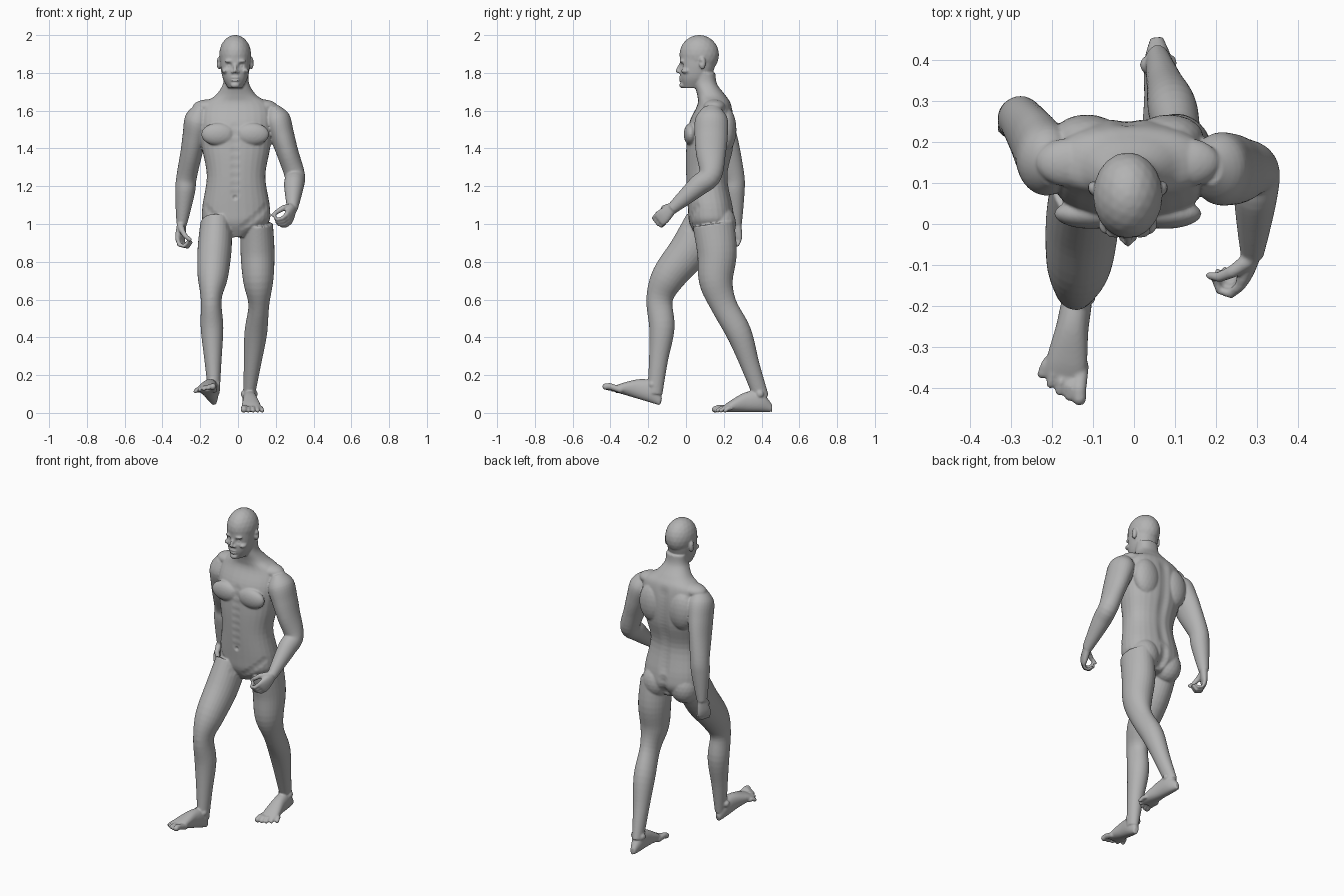
import bpy, bmesh, math
from mathutils import Vector, Matrix, kdtree

default_cube = bpy.data.objects.get("Cube")
if default_cube:
    bpy.data.objects.remove(default_cube, do_unlink=True)

bm = bmesh.new()
X, Y = Vector((1, 0, 0)), Vector((0, 1, 0))
RIGHT, LEFT = -1, 1
STEPS, SIDES = 5, 28
MID = -.015       # middle plane of head and torso


def catmull(before, start, end, after, t):
    """Smooth blend between two neighbouring sections."""
    blended = []
    for p, q, r, s in zip(before, start, end, after):
        slope_in, slope_out = (r - p) / 2, (s - q) / 2
        bend = 3 * (r - q) - 2 * slope_in - slope_out
        twist = 2 * (q - r) + slope_in + slope_out
        blended.append(q + t * (slope_in + t * (bend + t * twist)))
    return blended


def loft(sections, axes=None, power=2):
    """Skin rounded sections given as x, y, z, half width, half depth."""
    last = len(sections) - 1
    smooth = []
    for i in range(last):
        before, after = sections[max(i - 1, 0)], sections[min(i + 2, last)]
        for step in range(STEPS):
            smooth.append(catmull(before, sections[i], sections[i + 1], after, step / STEPS))
    smooth.append(sections[last])
    centres = [Vector(section[:3]) for section in smooth]
    loops = []
    for i, (centre, section) in enumerate(zip(centres, smooth)):
        if axes:
            across, deep = axes
        else:
            along = centres[min(i + 1, len(centres) - 1)] - centres[max(i - 1, 0)]
            along.normalize()
            across = (X - along * X.dot(along)).normalized()
            deep = along.cross(across)
        loop = []
        for k in range(SIDES):
            angle = math.tau * k / SIDES
            c, s = math.cos(angle), math.sin(angle)
            u = math.copysign(abs(c) ** (2 / power), c) * section[3]
            v = math.copysign(abs(s) ** (2 / power), s) * section[4]
            loop.append(bm.verts.new(centre + across * u + deep * v))
        loops.append(loop)
    for lower, upper in zip(loops, loops[1:]):
        for k in range(SIDES):
            n = (k + 1) % SIDES
            bm.faces.new((lower[k], lower[n], upper[n], upper[k]))
    bm.faces.new(loops[0])
    bm.faces.new(loops[-1])


def blob(centre, radii):
    place = Matrix.Translation(centre) @ Matrix.Diagonal((*radii, 1))
    bmesh.ops.create_icosphere(bm, subdivisions=3, radius=1, matrix=place)


def chain(points, radii):
    """Rounded rod through points, thick as the radii."""
    for start, end, thick, thin in zip(points, points[1:], radii, radii[1:]):
        start, end = Vector(start), Vector(end)
        count = max(2, round((end - start).length / .004))
        for k in range(count + 1):
            t = k / count
            radius = thick + (thin - thick) * t
            place = Matrix.Translation(start.lerp(end, t))
            bmesh.ops.create_icosphere(bm, subdivisions=2, radius=radius, matrix=place)


def limb(joints, profile):
    """Pose a shared profile on three joints; position 1 is the middle joint."""
    joints = [Vector(joint) for joint in joints]
    sections = []
    for position, width, depth, back in profile:
        bone = min(int(position), 1)
        centre = joints[bone].lerp(joints[bone + 1], position - bone) + Y * back
        sections.append((*centre, width, depth))
    loft(sections)


def foot(heel, heading, side):
    """Foot from the back of the heel, with five toes."""
    heel, forward = Vector(heel), Vector(heading).normalized()
    out = (X - forward * X.dot(forward)).normalized() * side
    up = out.cross(forward) * -side

    def at(length, width, height):
        return heel + forward * length + out * width + up * height

    sections = []
    for length, width, height in ((0, .015, .02), (.06, .035, .055), (.14, .04, .052),
                                  (.22, .05, .03), (.26, .045, .015)):
        sections.append((*at(length, 0, height + .005), width, height))
    loft(sections, (out, up), 2.2)
    for toe in range(5):
        width = (toe - 1.8) * .021
        tip = .3 - .003 * toe * toe
        radius = .012 if toe else .018
        chain([at(.22, width, .024), at(tip - .02, width * 1.1, .026), at(tip, width * 1.2, radius)],
              [radius] * 3)
    for width in (-.03, .03):
        blob(at(.065, width, .1), (.015, .02, .02))


def hand(wrist, heading, palm, side):
    """Half-open hand: heading runs to the knuckles, palm is the curl direction."""
    wrist, forward = Vector(wrist), Vector(heading).normalized()
    palm = Vector(palm)
    curl = (palm - forward * palm.dot(forward)).normalized()
    thumbward = curl.cross(forward) * side

    def at(length, width, depth):
        return wrist + forward * length + thumbward * width + curl * depth

    sections = []
    for length, width, depth in ((-.01, .026, .022), (.05, .04, .02), (.08, .042, .015), (.095, .036, .01)):
        sections.append((*at(length, 0, 0), width, depth))
    loft(sections, (thumbward, curl), 2.3)
    for finger in range(4):
        width = .03 - finger * .02
        size = .8 if finger == 3 else 1
        radius = .011 * size
        chain([at(.08, width, 0), at(.08 + .035 * size, width, .015 * size),
               at(.08 + .04 * size, width * .9, .045 * size), at(.08 + .015 * size, width * .8, .065 * size)],
              [radius * 1.2, radius, radius * .9, radius * .8])
    chain([at(.01, .02, .005), at(.04, .04, .03), at(.07, .04, .055), at(.085, .03, .08)],
          [.02, .016, .013, .01])


# torso and neck, from crotch to skull: height, centre depth, half width, half depth
torso = ((.93, .13, .05, .07), (1, .135, .165, .115), (1.08, .13, .18, .12), (1.25, .11, .155, .11),
         (1.4, .125, .18, .125), (1.53, .135, .195, .12), (1.63, .15, .18, .09),
         (1.68, .135, .11, .075), (1.74, .105, .07, .06), (1.8, .1, .065, .055))
loft([(MID + .005, y, z, width, depth) for z, y, width, depth in torso], (X, Y), 2.3)
for side in (RIGHT, LEFT):
    blob((MID + side * .09, .025, 1.475), (.09, .037, .06))       # chest
    blob((MID + side * .1, .21, 1.5), (.085, .057, .12))          # shoulder blades
    blob((MID + side * .09, .175 + side * .01, 1), (.085, .08, .1))  # buttocks
    blob((MID + side * .14, .15, 1.62), (.085, .06, .04))         # shoulder slope

# legs: position, half width, half depth, shift backwards
leg = ((0, .085, .11, 0), (.35, .09, .105, 0), (.7, .08, .09, -.025), (1, .055, .07, 0),
       (1.3, .06, .067, .02), (1.65, .045, .05, .01), (2, .03, .04, 0))
limb([(-.115, .1, 1), (-.142, -.14, .6), (-.127, -.165, .1)], leg)
limb([(.1, .145, 1), (.11, .2, .57), (.057, .4, .08)], leg)
blob((-.14, -.175, .61), (.035, .035, .05))                       # kneecaps
blob((.107, .16, .58), (.035, .035, .05))
foot((-.127, -.14, .035), (-.18, -1, .3), RIGHT)
foot((.055, .455, 0), (.07, -1, 0), LEFT)

# arms, shaped like the legs
arm = ((-.2, .03, .04, 0), (0, .07, .085, 0), (.3, .065, .088, 0), (.6, .058, .08, 0), (1, .054, .06, 0),
       (1.3, .053, .056, 0), (1.7, .04, .042, 0), (2, .028, .03, 0))
limb([(-.21, .15, 1.56), (-.272, .25, 1.25), (-.298, .266, 1)], arm)
limb([(.204, .135, 1.56), (.3, .13, 1.26), (.288, -.075, 1.08)], arm)
hand((-.298, .266, 1), (-.1, -.1, -1), (.85, -.5, 0), RIGHT)
hand((.288, -.075, 1.08), (-.25, -.7, -.6), (-1, .1, -.25), LEFT)

# head
blob((MID, .07, 1.896), (.085, .105, .105))                       # skull
face = ((1.72, .04, .038, .055), (1.77, .05, .065, .08), (1.83, .06, .077, .092), (1.9, .067, .08, .1))
loft([(MID, y, z, width, depth) for z, y, width, depth in face], (X, Y), 2.15)
chain([(MID, -.025, 1.85), (MID, -.038, 1.83), (MID, -.045, 1.81)], [.008, .009, .011])  # nose
blob((MID, -.02, 1.735), (.024, .016, .016))                      # chin
for height in (1.76, 1.775):
    blob((MID, -.025, height), (.024, .013, .007))                # lips
for side in (RIGHT, LEFT):
    blob((MID + side * .013, -.034, 1.805), (.009, .011, .008))   # nostrils
    blob((MID + side * .03, -.018, 1.862), (.027, .017, .009))    # brow
    blob((MID + side * .052, 0, 1.81), (.02, .026, .014))         # cheekbones
    blob((MID + side * .086, .087, 1.852), (.012, .018, .034))    # ears

# fuse all parts into one smooth skin
bmesh.ops.recalc_face_normals(bm, faces=bm.faces)
parts = bpy.data.meshes.new("body_parts")
bm.to_mesh(parts)
bm.free()
body = bpy.data.objects.new("body", parts)
bpy.context.collection.objects.link(body)
fuse = body.modifiers.new("fuse", 'REMESH')
fuse.mode = 'VOXEL'
fuse.voxel_size = .005
relax = body.modifiers.new("relax", 'SMOOTH')
relax.factor, relax.iterations = .5, 6
skin = bpy.data.meshes.new_from_object(body.evaluated_get(bpy.context.evaluated_depsgraph_get()))
body.modifiers.clear()
body.data = skin
bpy.data.meshes.remove(parts)

tree = kdtree.KDTree(len(skin.vertices))
for vertex in skin.vertices:
    tree.insert(vertex.co, vertex.index)
tree.balance()


def press(centre, radius, push):
    """Soft sculpting stroke."""
    for found, index, distance in tree.find_range(Vector(centre), radius):
        skin.vertices[index].co += Vector(push) * (1 - (distance / radius) ** 2) ** 2


# sculpted hollows
for side in (RIGHT, LEFT):
    press((MID + side * .032, -.026, 1.838), .024, Y * .011)              # eye sockets
    press((MID + side * .032, -.022, 1.836), .011, Y * -.005)             # eyeballs
    press((MID + side * .09, .078, 1.855), .016, X * side * -.007)        # ear hollows
    for k in range(6):                                                    # groin creases
        press((MID + side * (.04 + .024 * k), .015 + .008 * k, .98 + .022 * k), .03, Y * .005)
for k in range(-2, 3):                                                    # mouth line
    press((MID + .009 * k, -.037, 1.767), .009, Y * .003)
for k in range(22):                                                       # spine groove
    press((MID, .24, 1.1 + .024 * k), .045, Y * -.004)
for k in range(9):                                                        # belly line
    press((MID, 0, 1.16 + .045 * k), .035, Y * .004)
for k in range(5):                                                        # seat cleft
    press((MID, .235, .95 + .025 * k), .04, Y * -.01)
press((MID, .005, 1.14), .018, Y * .008)                                  # navel
skin.shade_smooth()

grey = bpy.data.materials.new("plain_grey")
grey.use_nodes = True
tone = (.45, .45, .45, 1)
grey.diffuse_color = tone
grey.node_tree.nodes["Principled BSDF"].inputs["Base Color"].default_value = tone
skin.materials.clear()
skin.materials.append(grey)
